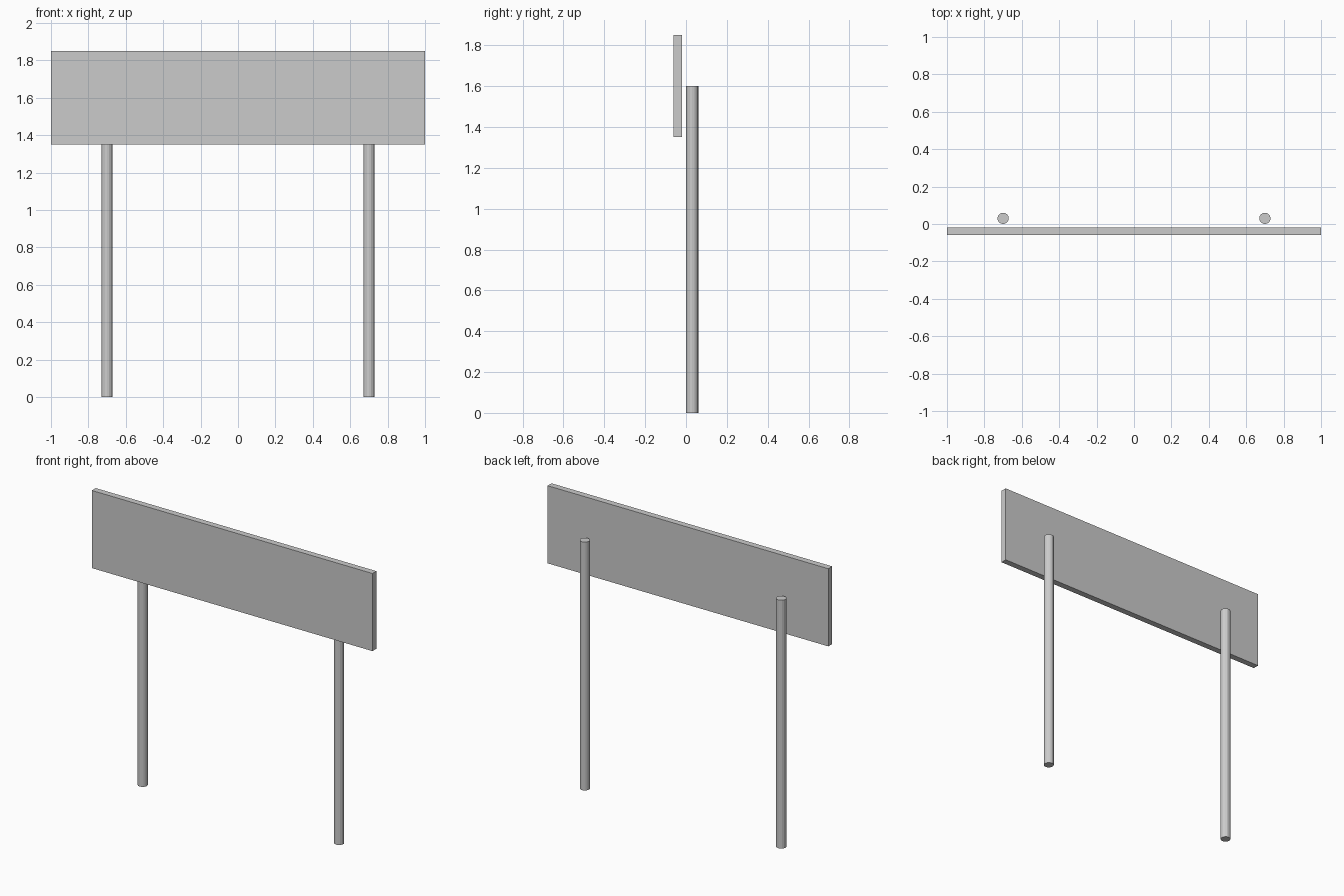
import bpy

if "Cube" in bpy.data.objects:
    bpy.data.objects.remove(bpy.data.objects["Cube"])

# Sign panel, set just in front of the posts
bpy.ops.mesh.primitive_cube_add(size=1, location=(0, -0.04, 1.6))
panel = bpy.context.object
panel.name = "sign_panel"
panel.scale = (2.0, 0.04, 0.5)
bpy.ops.object.transform_apply(location=False, rotation=False, scale=True)

# Two round posts, mirrored left and right
for side, x in (("left", -0.7), ("right", 0.7)):
    bpy.ops.mesh.primitive_cylinder_add(vertices=16, radius=0.03, depth=1.6,
                                        location=(x, 0.03, 0.8))
    bpy.context.object.name = side + "_post"
